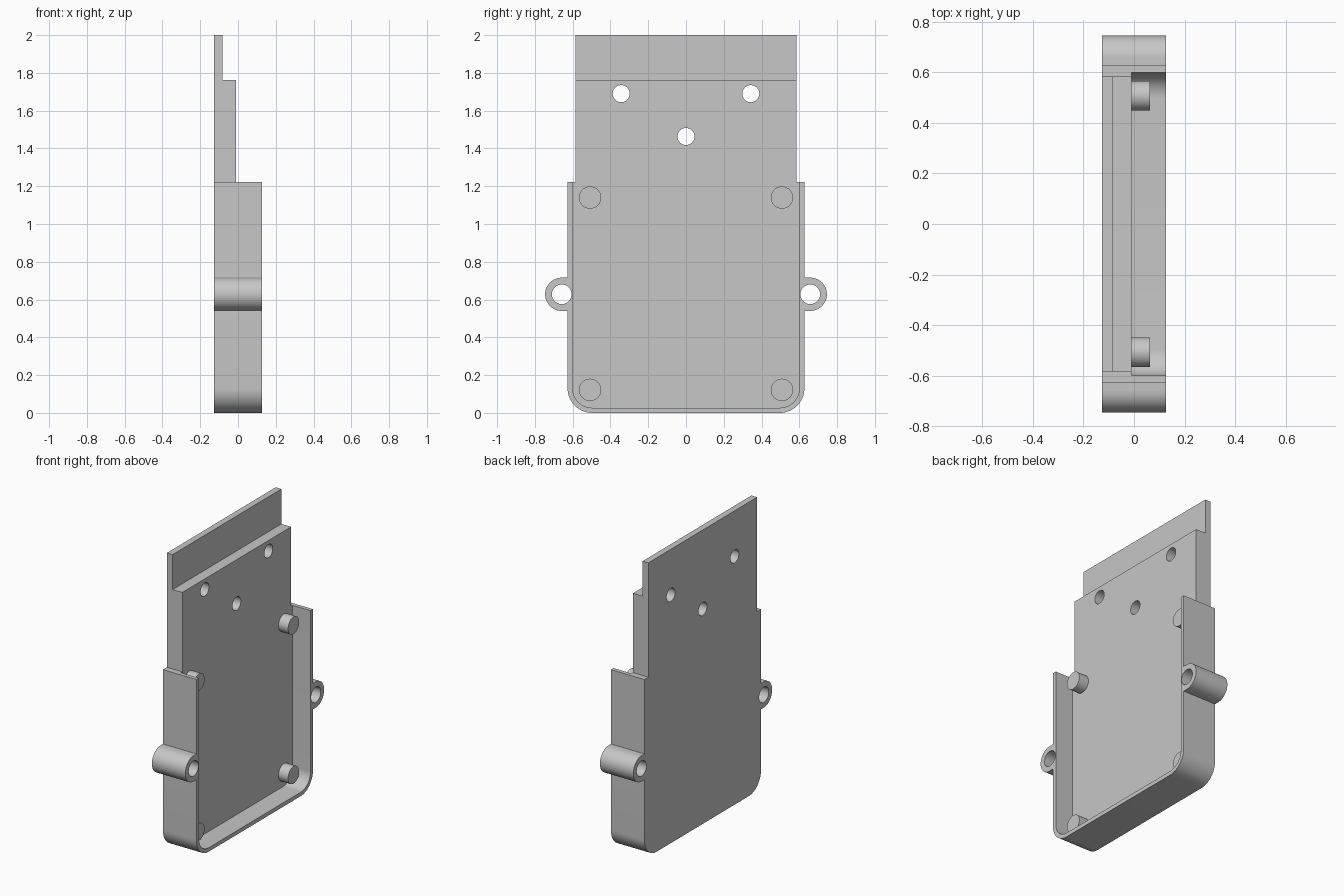
import bpy, bmesh
from math import sin, cos, radians

cube = bpy.data.objects.get("Cube")
if cube:
    bpy.data.objects.remove(cube, do_unlink=True)

grey = bpy.data.materials.new("plain grey")
grey.use_nodes = True
grey.diffuse_color = (0.57, 0.57, 0.57, 1)
grey.node_tree.nodes["Principled BSDF"].inputs["Base Color"].default_value = grey.diffuse_color

BACK, FRONT = -0.126, 0.126      # case depth along x
FLOOR, LIP = -0.01, -0.083       # pocket floor and thin top lip
TOP, SHOULDER, STEP = 2.0, 1.222, 1.762
OUT = 0.627                      # half width outside the rim
WALL = 0.027
LUG_Y, LUG_Z, LUG_R = 0.658, 0.628, 0.088


def arc(y, z, r, start, end, n=16):
    angles = [radians(start + (end - start) * i / n) for i in range(n + 1)]
    return [(y + r * cos(a), z + r * sin(a)) for a in angles]


def mirrored(half):
    return half + [(-y, z) for y, z in reversed(half)]


def prism(name, outline, x0, x1):
    """Extrude a (y, z) outline along x."""
    bm = bmesh.new()
    face = bm.faces.new([bm.verts.new((x0, y, z)) for y, z in outline])
    new = bmesh.ops.extrude_face_region(bm, geom=[face])["geom"]
    verts = [v for v in new if isinstance(v, bmesh.types.BMVert)]
    bmesh.ops.translate(bm, verts=verts, vec=(x1 - x0, 0, 0))
    bmesh.ops.recalc_face_normals(bm, faces=bm.faces)
    mesh = bpy.data.meshes.new(name)
    bm.to_mesh(mesh)
    bm.free()
    mesh.materials.append(grey)
    ob = bpy.data.objects.new(name, mesh)
    bpy.context.collection.objects.link(ob)
    return ob


def disc(name, y, z, r, x0, x1):
    return prism(name, arc(y, z, r, 0, 360, 48)[:-1], x0, x1)


def select(ob):
    bpy.ops.object.select_all(action='DESELECT')
    ob.select_set(True)
    bpy.context.view_layer.objects.active = ob


def cut(ob, cutter):
    cutter.hide_render = True
    select(ob)
    mod = ob.modifiers.new("cut", 'BOOLEAN')
    mod.operation, mod.solver, mod.object = 'DIFFERENCE', 'EXACT', cutter
    bpy.ops.object.modifier_apply(modifier=mod.name)
    bpy.data.objects.remove(cutter, do_unlink=True)


# Case silhouette: rounded bottom, side lugs, narrower upper plate
R = 0.13
half = arc(OUT - R, R, R, -90, 0)
half += [(OUT, LUG_Z - LUG_R)] + arc(LUG_Y, LUG_Z, LUG_R, -90, 90, 24)
half += [(OUT, LUG_Z + LUG_R), (OUT, SHOULDER), (0.585, SHOULDER), (0.585, TOP)]
case = prism("case_body", mirrored(half), BACK, FRONT)

# Pocket inside the rim, open at the top
inner = arc(OUT - R, R, R - WALL, -90, 0) + [(OUT - WALL, TOP + 0.1)]
cut(case, prism("pocket_cutter", mirrored(inner), FLOOR, FRONT + 0.1))

# Thin lip along the top edge
cut(case, prism("lip_cutter", mirrored([(0.7, STEP), (0.7, TOP + 0.1)]), LIP, FRONT + 0.1))

# Plate holes and lug holes
holes = [(0, 1.463, 0.045)]
for s in (-1, 1):
    holes += [(s * 0.343, 1.69, 0.045), (s * LUG_Y, LUG_Z, 0.052)]
for y, z, r in holes:
    cut(case, disc("hole_cutter", y, z, r, BACK - 0.1, FRONT + 0.1))

parts = [case]

# Support pegs on the pocket floor
for side, s in (("right", -1), ("left", 1)):
    for level, z in (("lower", 0.122), ("upper", 1.14)):
        parts.append(disc(f"{level}_{side}_peg", s * 0.508, z, 0.059, FLOOR - 0.02, 0.063))

for ob in parts:
    select(ob)
    bpy.ops.object.shade_smooth_by_angle(angle=radians(30))
